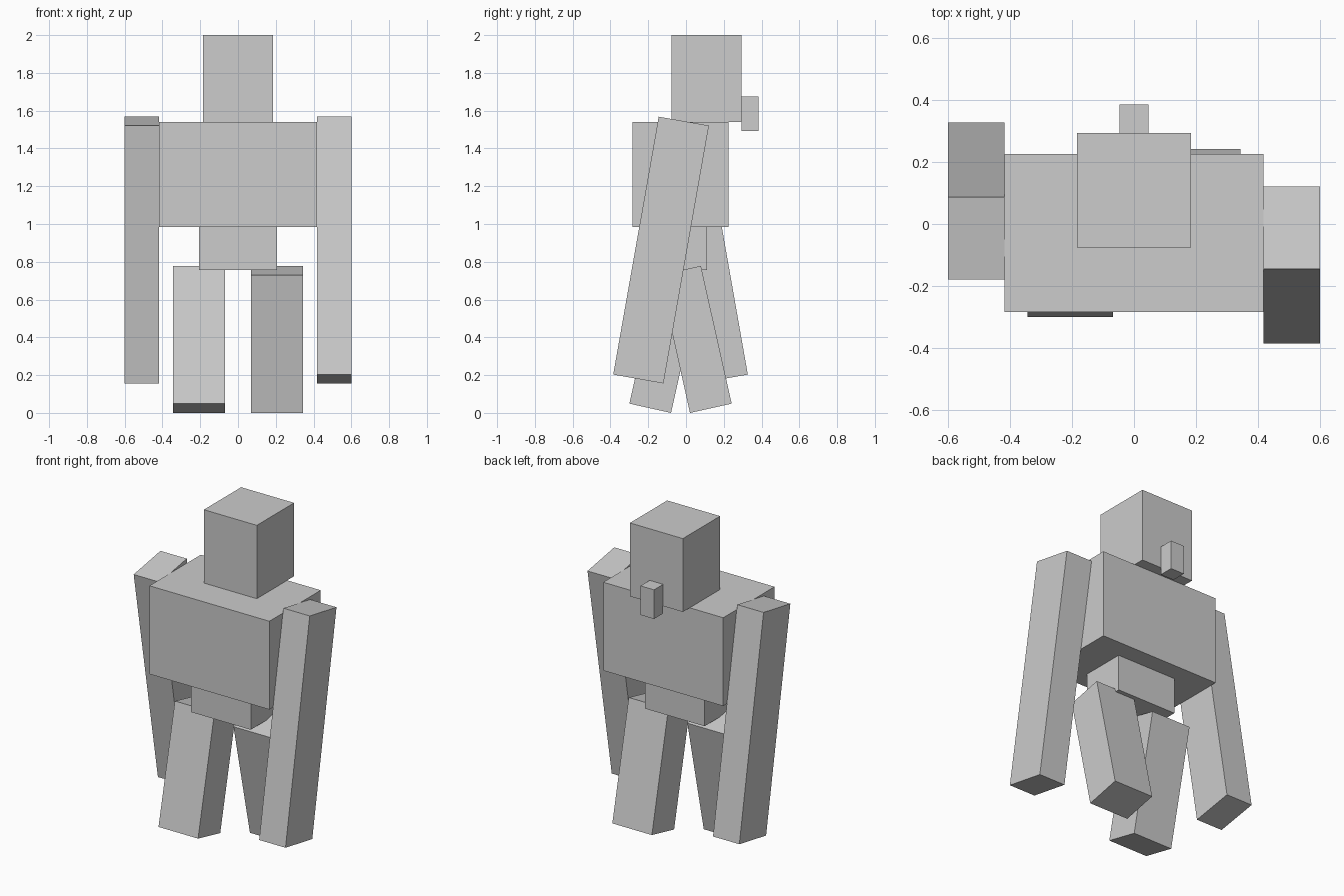
import bpy
import math
from mathutils import Matrix, Vector

default = bpy.data.objects.get("Cube")
if default:
    bpy.data.objects.remove(default, do_unlink=True)

# Single stone grey for every part
GREY = (0.604, 0.604, 0.604, 1.0)
stone = bpy.data.materials.new("stone_grey")
stone.use_nodes = True
stone.diffuse_color = GREY
stone.node_tree.nodes["Principled BSDF"].inputs["Base Color"].default_value = GREY


def block(name, low, high):
    """Flat-shaded box between two opposite corners."""
    low, high = Vector(low), Vector(high)
    bpy.ops.mesh.primitive_cube_add(size=1, location=(low + high) / 2)
    part = bpy.context.object
    part.name = part.data.name = name
    part.data.transform(Matrix.Diagonal((*(high - low), 1)))
    part.data.materials.append(stone)
    return part


def limb(name, size, centre, angle):
    """Box swung forwards or backwards about the x axis."""
    half = Vector(size) / 2
    part = block(name, Vector(centre) - half, Vector(centre) + half)
    part.rotation_euler.x = math.radians(angle)
    return part


# Torso and head
BODY_Y = -0.029
block("torso", (-0.417, -0.284, 0.984), (0.417, 0.226, 1.539))
block("pelvis", (-0.207, -0.169, 0.757), (0.207, 0.111, 0.984))
block("head", (-0.184, -0.076, 1.539), (0.184, 0.294, 2.0))
block("nose", (-0.047, 0.294, 1.493), (0.047, 0.385, 1.676))

# Arms and legs swing in opposite directions, as in a walk
for side, x in (("left", 1), ("right", -1)):
    limb(side + "_arm", (0.183, 0.27, 1.386),
         (x * 0.5085, BODY_Y - x * 0.103, 0.862), -10 * x)
    limb(side + "_leg", (0.275, 0.226, 0.747),
         (x * 0.2055, BODY_Y + x * 0.079, 0.389), 12.6 * x)
